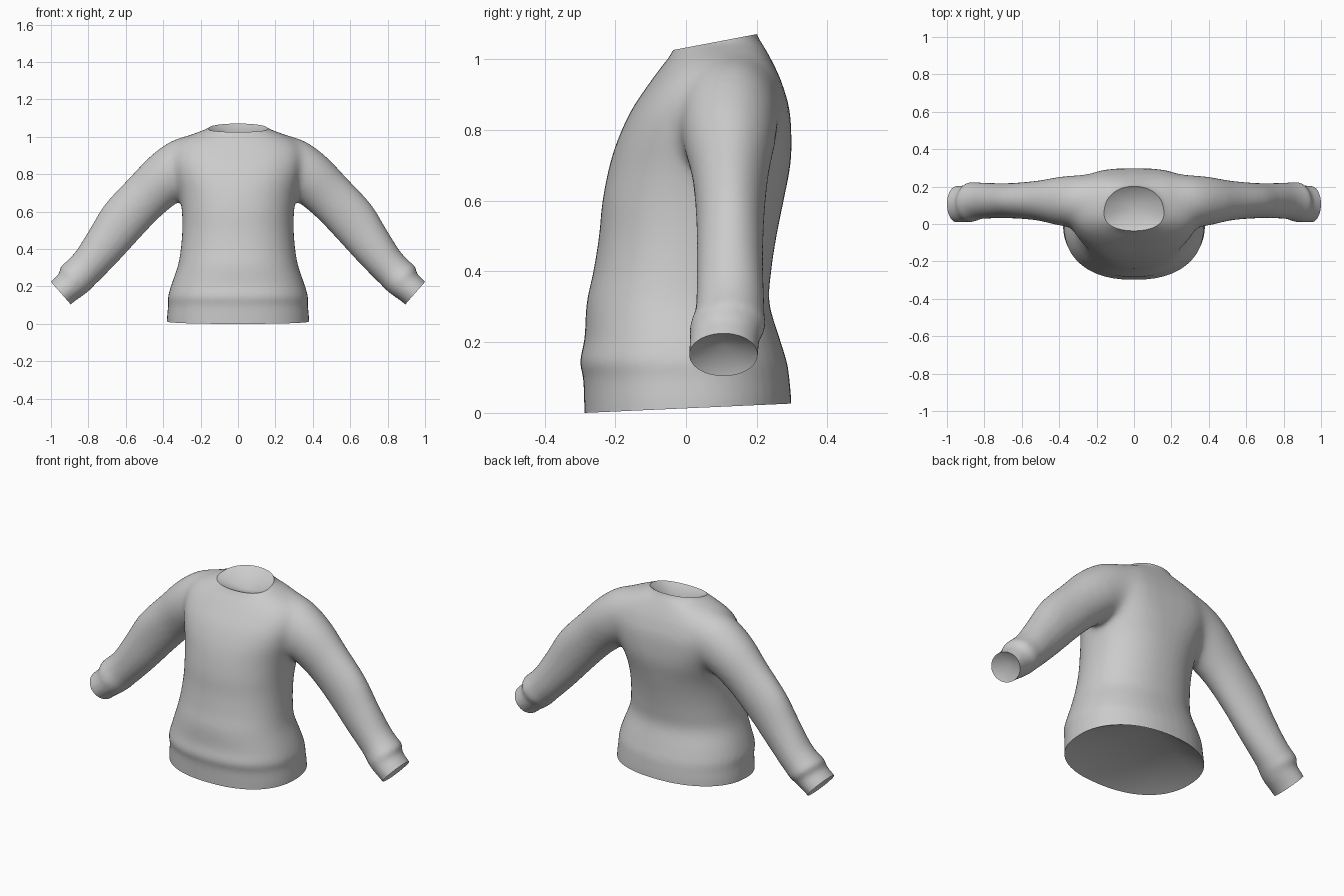
import bpy, bmesh, math
from mathutils import Vector

if "Cube" in bpy.data.objects:
    bpy.data.objects.remove(bpy.data.objects["Cube"])

SEG = 48


def spline(rows, steps=5):
    # Catmull-Rom interpolation of section parameters
    out = []
    for i in range(len(rows) - 1):
        p0, p1 = rows[max(i - 1, 0)], rows[i]
        p2, p3 = rows[i + 1], rows[min(i + 2, len(rows) - 1)]
        for s in range(steps):
            t = s / steps
            out.append([0.5 * (2 * b + (c - a) * t + (2 * a - 5 * b + 4 * c - d) * t * t
                               + (3 * b - a - 3 * c + d) * t ** 3)
                        for a, b, c, d in zip(p0, p1, p2, p3)])
    out.append(list(rows[-1]))
    return out


def loft(bm, rings):
    # closed tube through rings of points
    vs = [[bm.verts.new(p) for p in r] for r in rings]
    faces = []
    for a, b in zip(vs, vs[1:]):
        for i in range(SEG):
            j = (i + 1) % SEG
            faces.append(bm.faces.new((a[i], a[j], b[j], b[i])))
    faces += [bm.faces.new(vs[0][::-1]), bm.faces.new(vs[-1])]
    bmesh.ops.recalc_face_normals(bm, faces=faces)


def power(v, n):
    return math.copysign(abs(v) ** (2 / n), v)


def torso_ring(z, hx, yf, yb, nf, nb):
    # superellipse with its own squareness at front and back
    ring = []
    for a in ANG:
        n = nb if math.sin(a) > 0 else nf
        ring.append((hx * power(math.cos(a), n),
                     (yf + yb) / 2 + (yb - yf) / 2 * power(math.sin(a), n), z))
    return ring


ANG = [2 * math.pi * i / SEG for i in range(SEG)]

# torso sections: z, half width, front y, back y, front and back squareness
TORSO = [(-.05, .38, -.286, .298, 2.3, 2.2), (.03, .38, -.288, .298, 2.3, 2.2),
         (.10, .374, -.291, .292, 2.3, 2.2), (.145, .374, -.300, .285, 2.3, 2.2),
         (.21, .356, -.287, .265, 2.3, 2.2), (.31, .322, -.281, .236, 2.2, 2.2),
         (.40, .306, -.262, .241, 2.2, 2.2), (.50, .298, -.246, .256, 2.2, 2.2),
         (.60, .30, -.236, .276, 2.2, 2.3), (.70, .315, -.216, .295, 2.2, 2.6),
         (.78, .335, -.19, .298, 2.3, 2.9), (.86, .35, -.152, .292, 2.4, 3.1),
         (.93, .345, -.105, .272, 2.4, 3.0), (.975, .315, -.072, .253, 2.3, 2.7),
         (1.01, .255, -.045, .235, 2.2, 2.4), (1.04, .175, -.030, .218, 2.1, 2.2),
         (1.06, .145, -.022, .205, 2, 2.1), (1.11, .135, -.018, .19, 2, 2)]
# sleeve sections: upper x, z, lower x, z, centre y, half depth
SLEEVE = [(.22, 1.02, .14, .72, .13, .14), (.355, .98, .25, .685, .122, .140),
          (.465, .90, .32, .65, .122, .132), (.58, .78, .42, .57, .125, .108),
          (.71, .64, .53, .455, .125, .096), (.79, .51, .64, .335, .124, .094),
          (.86, .398, .73, .243, .125, .096), (.905, .345, .762, .212, .123, .099),
          (.948, .305, .79, .183, .118, .107), (.957, .27, .82, .158, .11, .099),
          (1.0, .226, .893, .105, .106, .098), (1.045, .18, .935, .055, .105, .096)]

bm = bmesh.new()
loft(bm, [torso_ring(*row) for row in spline(TORSO)])
for side in (-1, 1):
    loft(bm, [[(side * ((ux + lx) / 2 + (ux - lx) / 2 * math.cos(a)),
                yc + ry * math.sin(a),
                (uz + lz) / 2 + (uz - lz) / 2 * math.cos(a)) for a in ANG]
              for ux, uz, lx, lz, yc, ry in spline(SLEEVE)])
mesh = bpy.data.meshes.new("sweater")
bm.to_mesh(mesh)
bm.free()
sweater = bpy.data.objects.new("sweater", mesh)
bpy.context.collection.objects.link(sweater)
bpy.context.view_layer.objects.active = sweater
sweater.select_set(True)

# fuse torso and sleeves
fuse = sweater.modifiers.new("fuse", 'REMESH')
fuse.mode = 'VOXEL'
fuse.voxel_size = 0.012
bpy.ops.object.modifier_apply(modifier="fuse")

# soften everything a little and the shoulder seams strongly
seam = sweater.vertex_groups.new(name="shoulder_seams")
for v in sweater.data.vertices:
    x, z = abs(v.co.x), v.co.z
    w = min((x - .16) / .08, (.50 - x) / .1, (z - .58) / .1, 1)
    if w > 0:
        seam.add([v.index], w, 'REPLACE')
for name, rounds, group in (("soften", 8, ""), ("blend", 40, "shoulder_seams")):
    mod = sweater.modifiers.new(name, 'SMOOTH')
    mod.factor = 0.5
    mod.iterations = rounds
    mod.vertex_group = group
    bpy.ops.object.modifier_apply(modifier=name)

# trim hem, neck and cuffs; each gets a recessed lining drawn in to one point
bm = bmesh.new()
bm.from_mesh(sweater.data)
CUTS = [((0, -.287, 0), (0, .045, -1), (0, .10, .17)),
        ((0, -.03, 1.027), (0, -.19, 1), (0, .09, .98))]
CUTS += [((s * .9475, .1, .165), (s * .753, 0, -.658), (s * .917, .106, .192))
         for s in (-1, 1)]
for point, normal, lining in CUTS:
    bmesh.ops.bisect_plane(bm, geom=bm.verts[:] + bm.edges[:] + bm.faces[:], dist=1e-4,
                           plane_co=point, plane_no=Vector(normal).normalized(),
                           clear_outer=True)
    rim = [e for e in bm.edges if e.is_boundary]
    tip = bm.verts.new(lining)
    for e in rim:
        bm.faces.new((e.verts[0], e.verts[1], tip))
bmesh.ops.recalc_face_normals(bm, faces=bm.faces[:])
bm.to_mesh(sweater.data)
bm.free()
bpy.ops.object.shade_smooth_by_angle(angle=math.radians(40))
